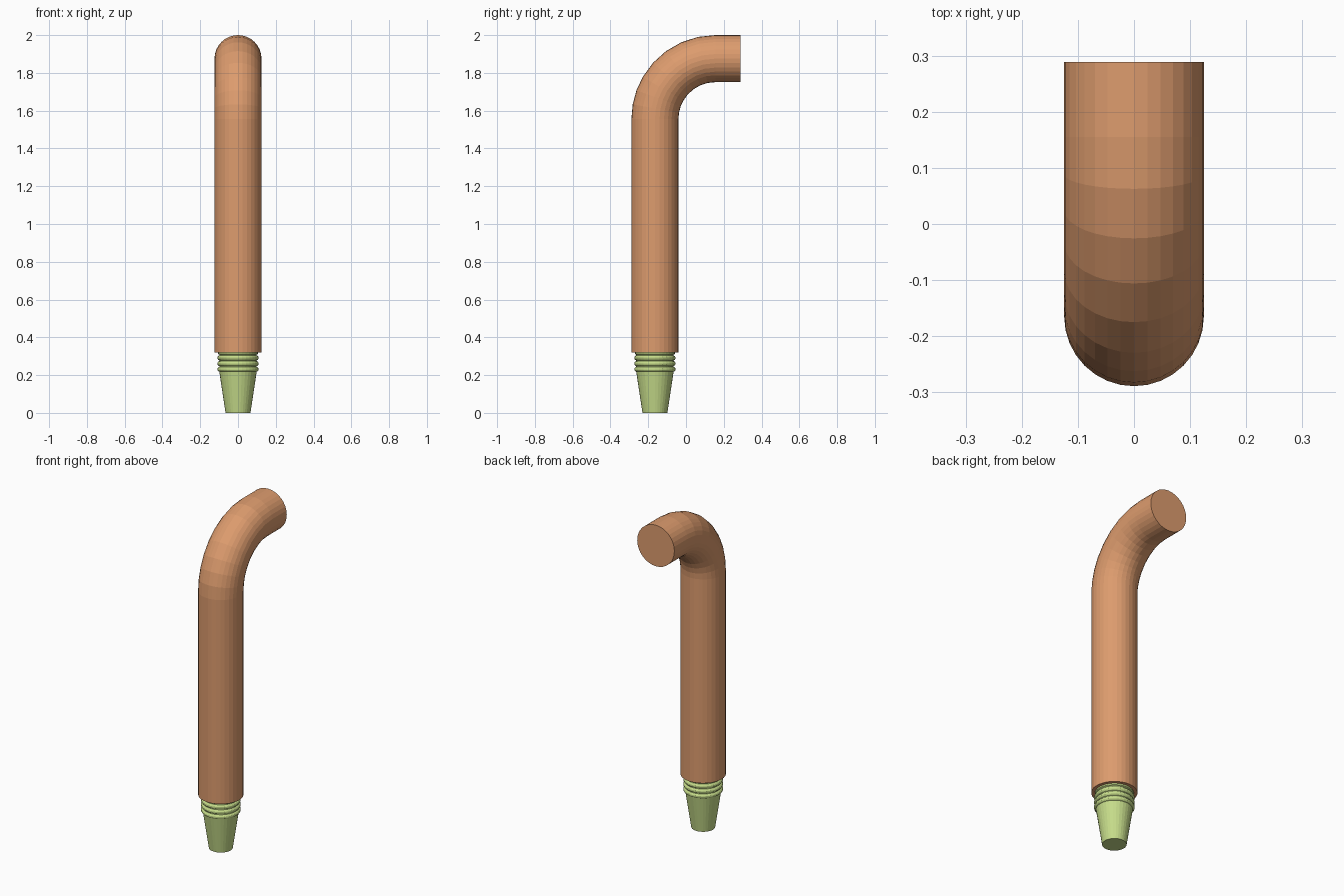
import bpy, bmesh, math
from mathutils import Vector

if "Cube" in bpy.data.objects:
    bpy.data.objects.remove(bpy.data.objects["Cube"])

SIDES = 32
AXIS_Y = -0.1645      # y of the upright axis


def material(name, colour):
    m = bpy.data.materials.new(name)
    m.diffuse_color = (*colour, 1)
    m.use_nodes = True
    m.node_tree.nodes["Principled BSDF"].inputs["Base Color"].default_value = m.diffuse_color
    return m


def sweep(name, rings, mat):
    """Skin circular rings (centre, radius, tilt), capped at both ends."""
    bm = bmesh.new()
    loops = []
    for centre, r, tilt in rings:
        side = Vector((0, math.cos(tilt), -math.sin(tilt)))
        loops.append([bm.verts.new(centre
                      + Vector((1, 0, 0)) * r * math.cos(2 * math.pi * i / SIDES)
                      + side * r * math.sin(2 * math.pi * i / SIDES))
                      for i in range(SIDES)])
    for a, b in zip(loops, loops[1:]):
        for i in range(SIDES):
            j = (i + 1) % SIDES
            bm.faces.new((a[i], a[j], b[j], b[i]))
    bm.faces.new(loops[0][::-1])
    bm.faces.new(loops[-1])
    bmesh.ops.recalc_face_normals(bm, faces=bm.faces)
    mesh = bpy.data.meshes.new(name)
    bm.to_mesh(mesh)
    bm.free()
    mesh.materials.append(mat)
    ob = bpy.data.objects.new(name, mesh)
    bpy.context.collection.objects.link(ob)
    return ob


orange = material("copper_orange", (0.72, 0.33, 0.155))
green = material("light_green", (0.565, 0.716, 0.254))

# Bent tube: upright length, quarter bend, short horizontal end
R, r = 0.3195, 0.1245
cy, cz = AXIS_Y + R, 2 - r - R
rings = [(Vector((0, AXIS_Y, 0.321)), r, 0)]
for deg in (0, 10, 20, 30, 42, 54, 66, 78, 90):
    t = math.radians(deg)
    rings.append((Vector((0, cy - R * math.cos(t), cz + R * math.sin(t))), r, t))
rings.append((Vector((0, 0.289, cz + R)), r, math.pi / 2))
sweep("bent_tube", rings, orange)

# Tapered plug with rounded ribs under the tube
profile = [(0.066, 0), (0.099, 0.218)]
for k in range(3):
    z = 0.221 + 0.03 * k
    profile += [(0.105, z), (0.109, z + 0.006), (0.109, z + 0.014),
                (0.105, z + 0.02), (0.099, z + 0.023), (0.099, z + 0.027)]
profile += [(0.105, 0.312), (0.105, 0.325)]
sweep("ribbed_plug", [(Vector((0, AXIS_Y, z)), q, 0) for q, z in profile], green)
